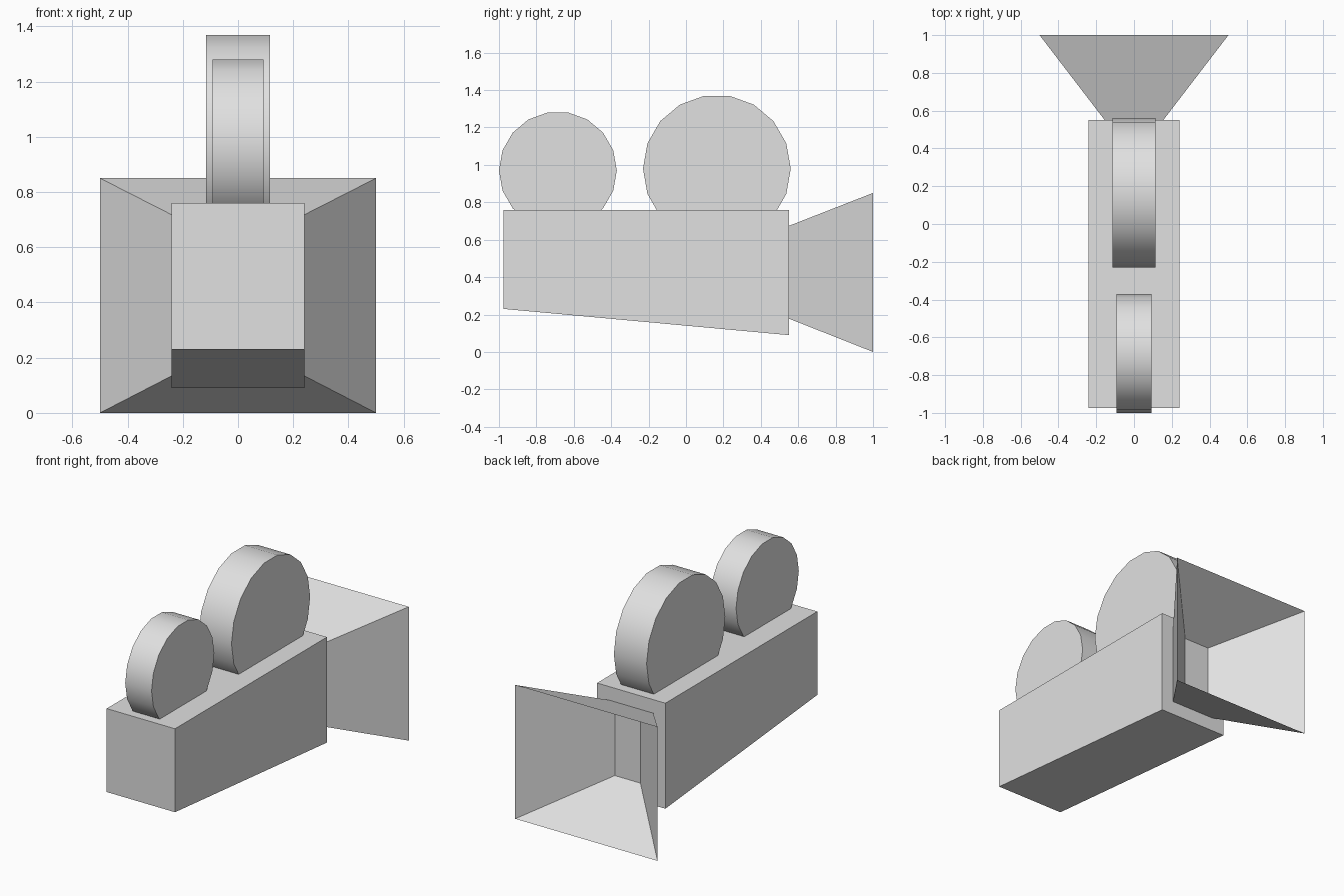
import bpy
import bmesh
import math
from mathutils import Matrix

cube = bpy.data.objects.get("Cube")
if cube:
    bpy.data.objects.remove(cube, do_unlink=True)

grey = bpy.data.materials.new("light grey")
grey.use_nodes = True
colour = (0.75, 0.75, 0.75, 1)
grey.diffuse_color = colour
grey.node_tree.nodes["Principled BSDF"].inputs["Base Color"].default_value = colour


def finish(bm, name):
    """Turn a bmesh into a named grey object."""
    bmesh.ops.recalc_face_normals(bm, faces=bm.faces)
    mesh = bpy.data.meshes.new(name)
    bm.to_mesh(mesh)
    bm.free()
    mesh.materials.append(grey)
    obj = bpy.data.objects.new(name, mesh)
    bpy.context.collection.objects.link(obj)
    return obj


def ring(bm, half_x, y, low, high):
    """Upright rectangle of vertices facing along y."""
    corners = [(-half_x, low), (half_x, low), (half_x, high), (-half_x, high)]
    return [bm.verts.new((x, y, z)) for x, z in corners]


def loft(bm, rings):
    """Bridge successive rings and cap both ends."""
    for a, b in zip(rings, rings[1:]):
        for i in range(4):
            j = (i + 1) % 4
            bm.faces.new((a[i], a[j], b[j], b[i]))
    bm.faces.new(rings[0])
    bm.faces.new(rings[-1])


# Camera body with a sloping underside
bm = bmesh.new()
loft(bm, [ring(bm, 0.24, -0.975, 0.23, 0.76), ring(bm, 0.24, 0.55, 0.09, 0.76)])
finish(bm, "camera_body")

# Flared lens hood: outer wall, sharp rim, then hollow inner wall
bm = bmesh.new()
loft(bm, [ring(bm, 0.155, 0.55, 0.178, 0.674),
          ring(bm, 0.5, 1.0, 0.0, 0.85),
          ring(bm, 0.09, 0.586, 0.226, 0.624)])
finish(bm, "lens_hood")


def reel(name, y, z, radius, width):
    """Film reel lying across x, partly sunk into the body."""
    bm = bmesh.new()
    turn = Matrix.Rotation(math.pi / 2, 4, "Y")
    bmesh.ops.create_cone(bm, cap_ends=True, segments=18, radius1=radius,
                          radius2=radius, depth=width)
    # Put a vertex exactly on the y axis before laying the drum over
    first = bm.verts[:][0].co
    align = Matrix.Rotation(math.pi / 2 - math.atan2(first.y, first.x), 4, "Z")
    bm.transform(Matrix.Translation((0, y, z)) @ turn @ align)
    obj = finish(bm, name)
    bpy.ops.object.select_all(action="DESELECT")
    obj.select_set(True)
    bpy.context.view_layer.objects.active = obj
    bpy.ops.object.shade_smooth_by_angle(angle=math.radians(35))


# Film reels
reel("front_reel", -0.685, 0.97, 0.315, 0.185)
reel("rear_reel", 0.165, 0.98, 0.395, 0.23)
